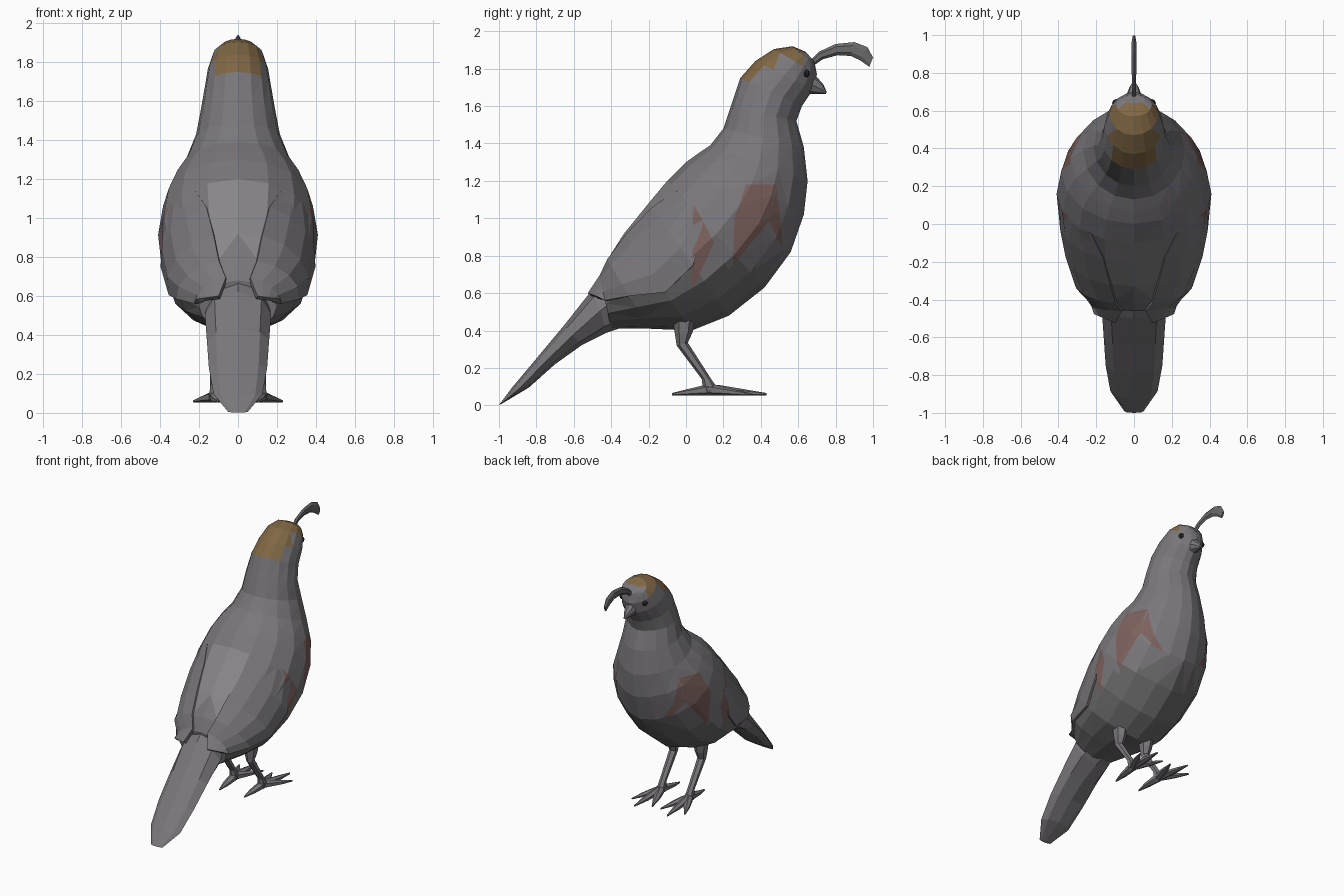
import bpy, bmesh
from math import sin, cos, pi, radians
from mathutils import Vector, Matrix

if "Cube" in bpy.data.objects:
    bpy.data.objects.remove(bpy.data.objects["Cube"])


def material(name, col):
    m = bpy.data.materials.new(name)
    m.diffuse_color = (*col, 1)
    m.use_nodes = True
    m.node_tree.nodes["Principled BSDF"].inputs["Base Color"].default_value = m.diffuse_color
    return m


GREY = material("slate_grey", (.195, .185, .197))
DARK = material("dark_grey", (.15, .147, .15))


def finish(name, bm, mirror=False, mat=GREY):
    bmesh.ops.remove_doubles(bm, verts=bm.verts, dist=0.0005)
    bmesh.ops.recalc_face_normals(bm, faces=bm.faces)
    me = bpy.data.meshes.new(name)
    bm.to_mesh(me)
    bm.free()
    me.materials.append(mat)
    ob = bpy.data.objects.new(name, me)
    bpy.context.collection.objects.link(ob)
    if mirror:
        ob.modifiers.new("mirror", "MIRROR")
    return ob


def ring_point(r, a, x=0.0, keel=1.0):
    # ring = (y, z of upper edge, y, z of lower edge, half width); keel > 1 narrows the lower half
    p, q = Vector((x, r[0], r[1])), Vector((x, r[2], r[3]))
    s = sin(a)
    if cos(a) < 0:
        s = abs(s) ** keel * (1 if s > 0 else -1)
    return (p + q) / 2 + (p - q) / 2 * cos(a) + Vector((r[4] * s, 0, 0))


def loft_mesh(rings, n, x=0.0, mat=Matrix(), keel=1.0):
    bm = bmesh.new()
    loops = [[bm.verts.new(mat @ ring_point(r, 2 * pi * i / n, x, keel)) for i in range(n)] for r in rings]
    for a, b in zip(loops, loops[1:]):
        for i in range(n):
            j = (i + 1) % n
            bm.faces.new((a[i], a[j], b[j], b[i]))
    bm.faces.new(loops[0])
    bm.faces.new(loops[-1])
    return bm


def loft(name, rings, n, x=0.0, mat=Matrix(), mirror=False, colour=GREY):
    return finish(name, loft_mesh(rings, n, x, mat), mirror, colour)


# Body, neck and head
BODY = [
    (-.46, .68, -.40, .41, .20), (-.42, .78, -.20, .41, .30), (-.33, .92, .03, .40, .355),
    (-.20, 1.08, .23, .48, .395), (-.10, 1.20, .42, .63, .41), (0, 1.30, .56, .82, .385),
    (.07, 1.35, .63, 1.02, .335), (.13, 1.39, .65, 1.20, .27), (.20, 1.48, .63, 1.38, .215),
    (.24, 1.60, .59, 1.52, .19), (.29, 1.75, .62, 1.60, .17), (.37, 1.84, .68, 1.69, .155),
    (.47, 1.905, .70, 1.77, .13), (.57, 1.92, .69, 1.82, .095), (.64, 1.89, .685, 1.84, .055)]
KEEL = 1.25
bm = loft_mesh(BODY, 16, keel=KEEL)
bmesh.ops.triangulate(bm, faces=bm.faces)

# Flank streaks: cut their outlines (y, z) into the sides of the body
STREAKS = [[(.03, .61), (.15, .87), (.04, 1.08)],
           [(.25, .75), (.44, .98), (.48, 1.18), (.32, 1.18), (.26, 1.0)],
           [(.44, .99), (.52, .84), (.485, 1.16)]]
for s in STREAKS:
    for a, b in zip(s, s[1:] + s[:1]):
        fs = [f for f in bm.faces if abs(f.calc_center_median().x) > .17
              and .55 < f.calc_center_median().z < 1.22 and -.05 < f.calc_center_median().y < .6]
        geom = set(fs) | {e for f in fs for e in f.edges} | {v for f in fs for v in f.verts}
        bmesh.ops.bisect_plane(bm, geom=list(geom), dist=1e-4, plane_co=(0, *a),
                               plane_no=(0, b[1] - a[1], a[0] - b[0]))
body = finish("body", bm)

# Crown, flank and back colours
me = body.data
for m in (material("crown_brown", (.215, .135, .058)), material("flank_red", (.20, .118, .108)),
          material("back_light_grey", (.25, .24, .25)), DARK):
    me.materials.append(m)


def inside(y, z, poly):
    return all((b[0] - a[0]) * (z - a[1]) - (b[1] - a[1]) * (y - a[0]) > 0
               for a, b in zip(poly, poly[1:] + poly[:1]))


for f in me.polygons:
    c = f.center
    if c.z > 1.75 and abs(c.x) < .115 and c.y < .63 and f.normal.z > .25:
        f.material_index = 1
    elif abs(c.x) > .17 and any(inside(c.y, c.z, s) for s in STREAKS):
        f.material_index = 2
    elif abs(c.x) < .11 and .85 < c.z < 1.2 and c.y < 0:
        f.material_index = 3
    elif c.z < .75 and f.normal.z < -.3:
        f.material_index = 4

# Folded wings: a patch over the body that ends in a free tip
bm = bmesh.new()
rows = []
for r, lo, hi, s in zip(BODY, (16, 18, 20, 24, 34), (84, 93, 102, 96, 75),
                        (1.14, 1.06, 1.03, 1.012, .985)):
    c = (ring_point(r, 0) + ring_point(r, pi)) / 2
    rows.append([bm.verts.new(c + (ring_point(r, radians(lo + (hi - lo) * k / 4), 0, KEEL) - c) * s)
                 for k in range(5)])
rows.insert(0, [bm.verts.new((.10 + .028 * k, -.525 + .012 * k, .60 - .004 * k)) for k in range(5)])
for a, b in zip(rows, rows[1:]):
    for k in range(4):
        bm.faces.new((a[k], a[k + 1], b[k + 1], b[k]))
wing = finish("wing", bm, True)
sol = wing.modifiers.new("thickness", "SOLIDIFY")
sol.thickness = .025
sol.offset = -1

# Tail
loft("tail", [(-.33, .80, -.30, .43, .14), (-.50, .62, -.42, .39, .17), (-.65, .43, -.56, .32, .16),
              (-.80, .25, -.70, .22, .15), (-.93, .095, -.84, .095, .125), (-1, .002, -.985, .008, .05)], 8)

# Beak
loft("beak", [(.64, 1.80, .62, 1.65, .06), (.70, 1.755, .665, 1.665, .04),
              (.735, 1.715, .71, 1.665, .025), (.752, 1.675, .748, 1.665, .008)], 8)

# Curled head plume
loft("plume", [(.65, 1.83, .66, 1.80, .012), (.71, 1.89, .73, 1.85, .012), (.80, 1.932, .81, 1.872, .014),
               (.90, 1.942, .88, 1.868, .016), (.97, 1.915, .93, 1.845, .015), (1, 1.86, .98, 1.81, .008)],
     6, colour=DARK)

# Eyes
bm = bmesh.new()
bmesh.ops.create_uvsphere(bm, u_segments=8, v_segments=6, radius=.022,
                          matrix=Matrix.Translation((.094, .64, 1.775)))
finish("eye", bm, True, material("eye_black", (.02, .02, .02)))

# Legs
LX = .12
loft("leg", [(-.07, .47, .05, .47, .055), (-.06, .385, .035, .39, .045), (-.05, .32, .01, .335, .03),
             (.085, .14, .135, .14, .026), (.09, .08, .17, .09, .032)], 6, LX, mirror=True)

# Toes: three forward, one back
TOE = [(-.03, .115, -.03, .053, .026), (.05, .108, .05, .053, .03),
       (.17, .088, .17, .053, .025), (.30, .066, .30, .053, .005)]
for name, ang, size in (("inner", 20, .82), ("middle", -4, 1), ("outer", -27, .78), ("back", 176, .68)):
    m = Matrix.Translation((LX, .13, 0)) @ Matrix.Rotation(radians(ang), 4, 'Z') @ Matrix.Diagonal((1, size, 1, 1))
    loft(name + "_toe", TOE, 6, 0, m, mirror=True)
